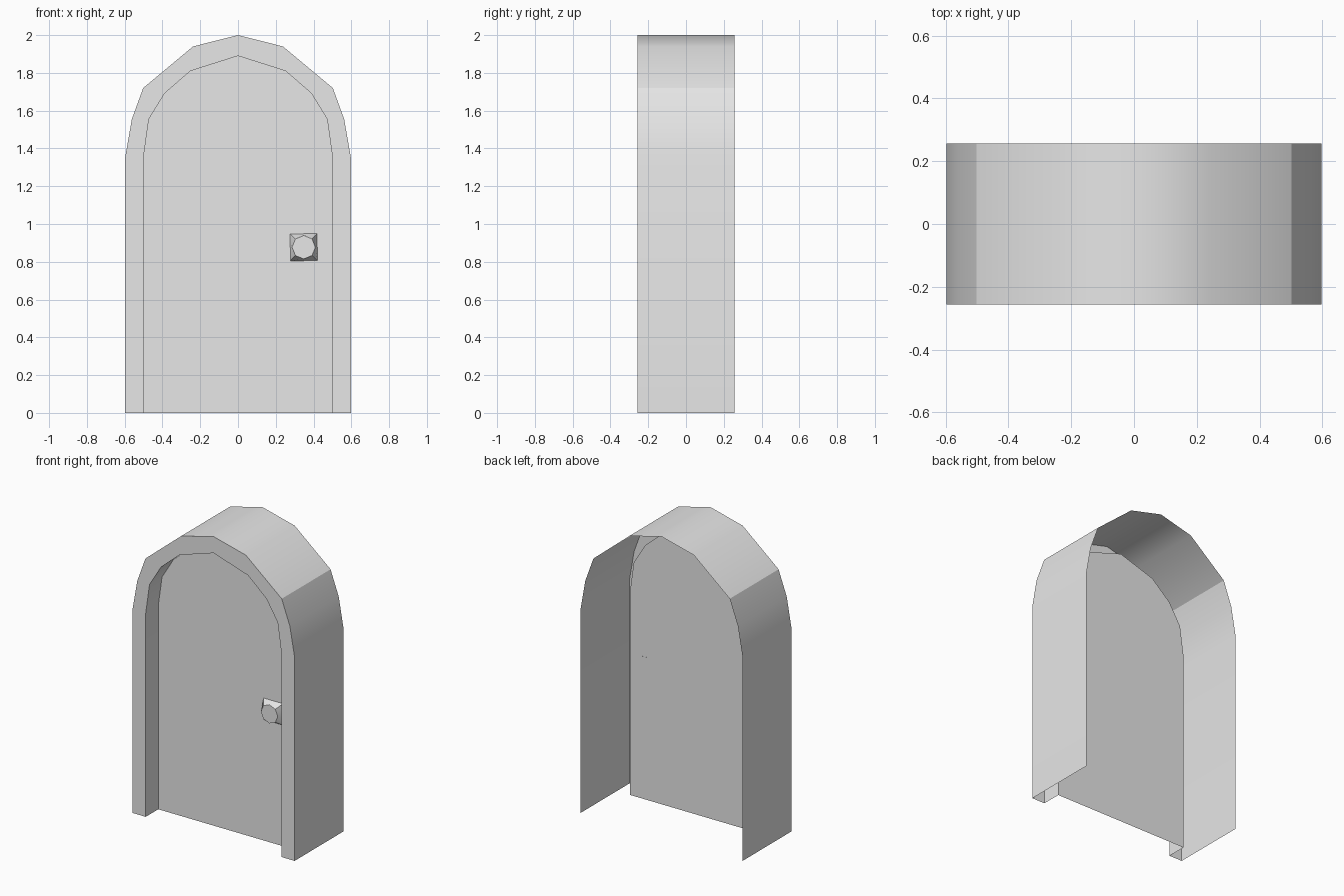
import bpy
import math
from mathutils import Matrix

cube = bpy.data.objects.get("Cube")
if cube:
    bpy.data.objects.remove(cube, do_unlink=True)

# Single plain grey for every part
grey = bpy.data.materials.new("plain_grey")
grey.use_nodes = True
COLOUR = (0.8, 0.8, 0.8, 1)
grey.diffuse_color = COLOUR
grey.node_tree.nodes["Principled BSDF"].inputs["Base Color"].default_value = COLOUR

FRONT, BACK, DOOR_Y = -0.257, 0.257, -0.125


def make_part(name, verts, faces):
    mesh = bpy.data.meshes.new(name)
    mesh.from_pydata(verts, [], faces)
    mesh.materials.append(grey)
    obj = bpy.data.objects.new(name, mesh)
    bpy.context.collection.objects.link(obj)
    bpy.ops.object.select_all(action="DESELECT")
    obj.select_set(True)
    bpy.context.view_layer.objects.active = obj
    bpy.ops.object.shade_smooth_by_angle(angle=math.radians(30))
    return obj


def arch(half):
    """Mirror a half profile, running from the +x foot over the top to the -x foot."""
    return half + [(-x, z) for x, z in reversed(half[:-1])]


def at_depth(profile, y):
    return [(x, y, z) for x, z in profile]


def strip(rings, closed=False):
    """Quads joining consecutive rings of equal length."""
    n = len(rings[0])
    verts = [v for ring in rings for v in ring]
    faces = []
    for r in range(len(rings) - 1):
        for i in range(n if closed else n - 1):
            j = (i + 1) % n
            faces.append((r * n + i, r * n + j, (r + 1) * n + j, (r + 1) * n + i))
    return verts, faces


outer = arch([(0.597, 0), (0.597, 1.355), (0.562, 1.555), (0.502, 1.72), (0.238, 1.94), (0, 2)])
inner = arch([(0.5, 0), (0.5, 1.355), (0.472, 1.555), (0.388, 1.692), (0.252, 1.81), (0, 1.89)])

# Thin frame: outer shell open at the back, front rim, and reveal back to the door
make_part("door_frame", *strip([
    at_depth(outer, BACK), at_depth(outer, FRONT),
    at_depth(inner, FRONT), at_depth(inner, DOOR_Y)]))

# Flat arched door panel
make_part("door_panel", at_depth(inner, DOOR_Y), [tuple(reversed(range(len(inner))))])

# Knob: square base tapering to an octagonal face
knob_x, knob_z, half_side, radius = 0.348, 0.877, 0.072, 0.062
base, face = [], []
for k in range(8):
    c, s = math.cos(k * math.pi / 4), math.sin(k * math.pi / 4)
    m = half_side / max(abs(c), abs(s))
    base.append((knob_x + c * m, DOOR_Y + 0.001, knob_z + s * m))
    face.append((knob_x + c * radius, DOOR_Y - 0.042, knob_z + s * radius))
verts, faces = strip([base, face], closed=True)
faces += [tuple(reversed(range(8))), tuple(range(8, 16))]
make_part("door_knob", verts, faces)
